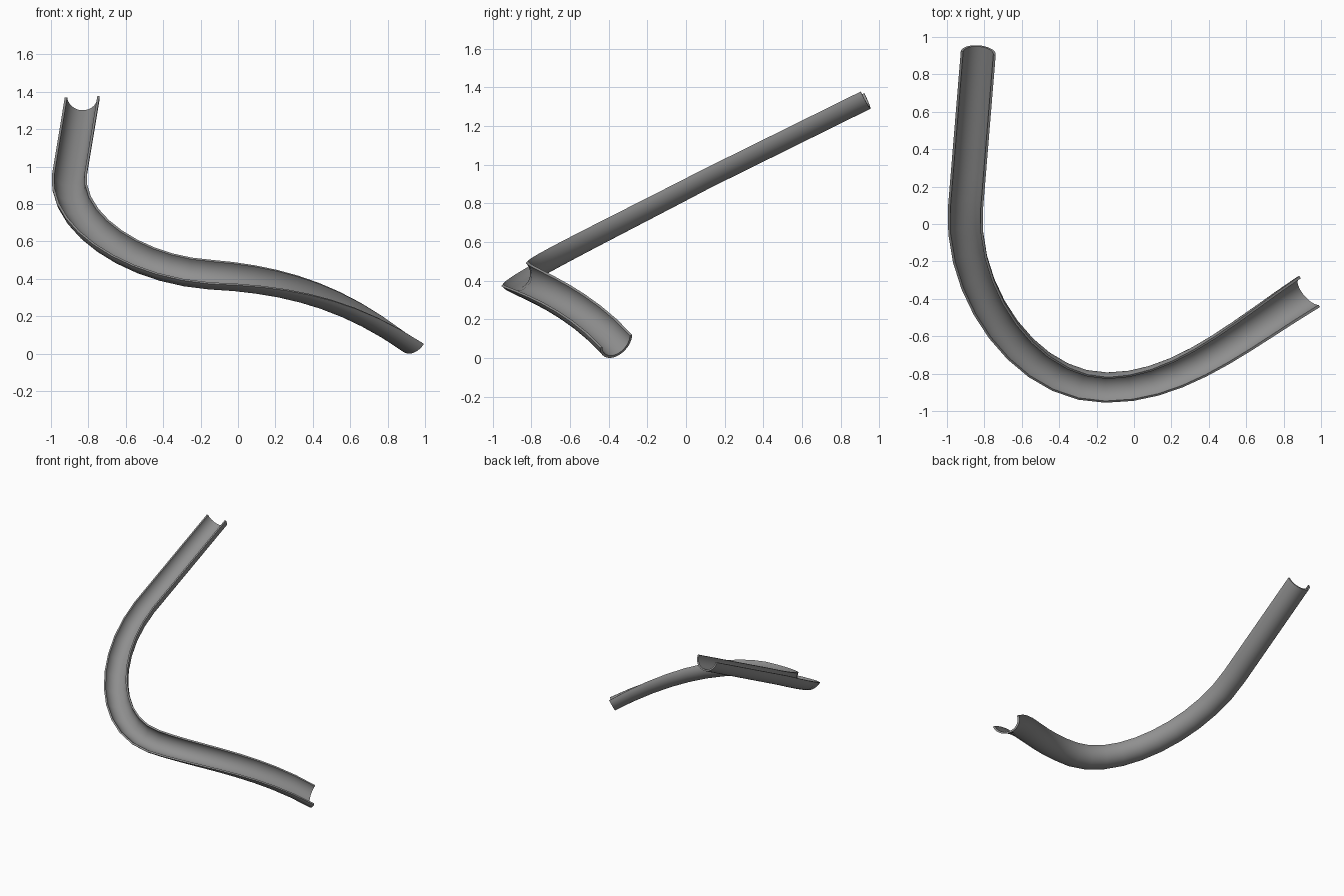
import bpy, bmesh, math
from mathutils import Vector, Matrix

if "Cube" in bpy.data.objects:
    bpy.data.objects.remove(bpy.data.objects["Cube"])

R_OUT, R_IN, ARC = 0.094, 0.081, 20
N_TOP, N_BEND, N_DROP = 6, 10, 9


def bezier(p0, p1, p2, p3, n):
    """Points of a cubic curve, without its last point."""
    p0, p1, p2, p3 = map(Vector, (p0, p1, p2, p3))
    out = []
    for i in range(n):
        t = i / n
        u = 1 - t
        out.append(p0*u**3 + p1*3*u*u*t + p2*3*u*t*t + p3*t**3)
    return out


# Centre line: straight descent, sweeping bend, final drop
start, bend = Vector((-0.837, 0.928, 1.38)), Vector((-0.905, 0.1, 0.971))
low, end = Vector((-0.15, -0.873, 0.443)), Vector((0.935, -0.347, 0.092))
path = [start.lerp(bend, i / N_TOP) for i in range(N_TOP)]
path += bezier(bend, (-0.94, -0.36, 0.728), (-0.58, -0.873, 0.473), low, N_BEND)
path += bezier(low, (0.25, -0.873, 0.422), (0.575, -0.577, 0.345), end, N_DROP)
path.append(end)

# Half-round trough section: outer arc, then inner arc back
angles = [math.pi * i / ARC for i in range(ARC + 1)]
section = [(R_OUT*math.cos(a), -R_OUT*math.sin(a)) for a in angles]
section += [(R_IN*math.cos(a), -R_IN*math.sin(a)) for a in reversed(angles)]

# Sweep: the trough banks in the bend and is cut obliquely at the low end
bm = bmesh.new()
rings, tangent, side = [], None, None
end_side = Vector((-0.585, 0.88, 0.36))
for i, p in enumerate(path):
    t = (path[min(i + 1, len(path) - 1)] - path[max(i - 1, 0)]).normalized()
    if side is None:
        side = Matrix.Rotation(math.radians(3), 3, t) @ Vector((0, 0, 1)).cross(t).normalized()
    else:
        side = tangent.rotation_difference(t) @ side
    tangent = t
    ease = min(max((i - N_TOP) / N_BEND, 0), 1)
    banked = Matrix.Rotation(math.radians(9) * ease, 3, t) @ side
    drop = max((i - N_TOP - N_BEND) / N_DROP, 0)
    across = banked.lerp(end_side, drop)
    up = t.cross(across).normalized()
    rings.append([bm.verts.new(p + across*x + up*y) for x, y in section])

n = len(section)
for a, b in zip(rings, rings[1:]):
    for k in range(n):
        m = (k + 1) % n
        bm.faces.new((a[k], a[m], b[m], b[k]))

# End caps between the outer and inner arcs
for ring in (rings[0], rings[-1]):
    for k in range(ARC):
        bm.faces.new((ring[k], ring[k + 1], ring[n - 2 - k], ring[n - 1 - k]))
bmesh.ops.recalc_face_normals(bm, faces=bm.faces)

# Centre the part and set it on the ground
lo = [min(v.co[k] for v in bm.verts) for k in range(3)]
hi = [max(v.co[k] for v in bm.verts) for k in range(3)]
shift = Vector((-(lo[0] + hi[0])/2, -(lo[1] + hi[1])/2, -lo[2]))
bmesh.ops.translate(bm, verts=bm.verts, vec=shift)

mesh = bpy.data.meshes.new("slide_trough")
bm.to_mesh(mesh)
bm.free()
trough = bpy.data.objects.new("slide_trough", mesh)
bpy.context.collection.objects.link(trough)

# Dark grey
grey = bpy.data.materials.new("dark_grey")
grey.diffuse_color = (0.28, 0.28, 0.28, 1)
grey.use_nodes = True
grey.node_tree.nodes["Principled BSDF"].inputs["Base Color"].default_value = grey.diffuse_color
mesh.materials.append(grey)

bpy.context.view_layer.objects.active = trough
trough.select_set(True)
bpy.ops.object.shade_smooth_by_angle(angle=math.radians(35))
